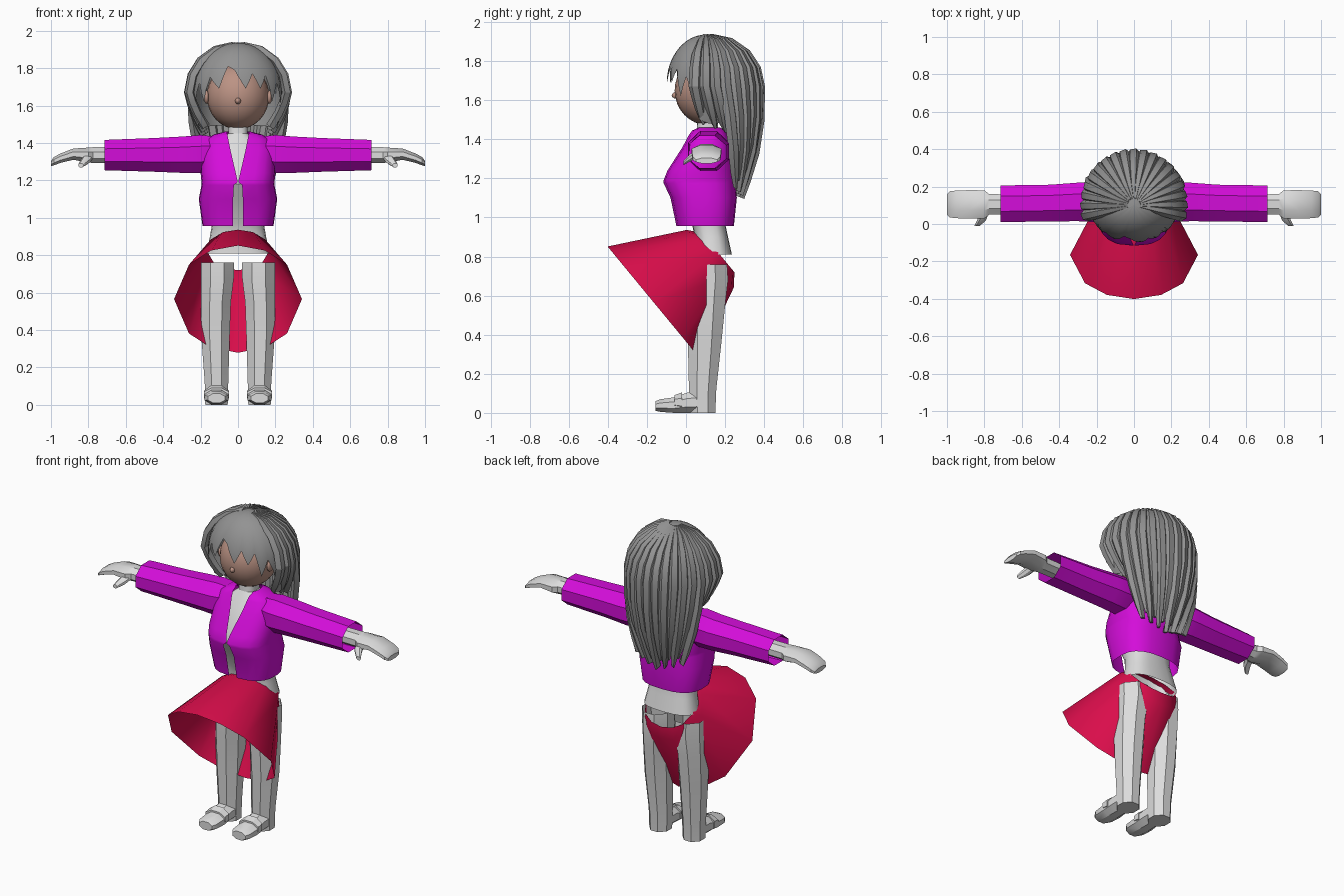
import bpy, bmesh, math
from math import sin, cos, pi, radians
from mathutils import Vector

if "Cube" in bpy.data.objects:
    bpy.data.objects.remove(bpy.data.objects["Cube"])


def material(name, rgb):
    m = bpy.data.materials.new(name)
    m.diffuse_color = (*rgb, 1)
    m.use_nodes = True
    m.node_tree.nodes["Principled BSDF"].inputs["Base Color"].default_value = m.diffuse_color
    return m


WHITE = material("pale_grey", (0.72, 0.72, 0.72))
HAIR = material("hair_grey", (0.29, 0.29, 0.29))
SKIN = material("skin_brown", (0.50, 0.29, 0.23))
MAGENTA = material("jacket_magenta", (0.66, 0.004, 0.70))
RED = material("skirt_red", (0.70, 0.004, 0.07))


def finish(name, bm, mat, mirror=False, angle=30):
    bmesh.ops.recalc_face_normals(bm, faces=bm.faces[:])
    me = bpy.data.meshes.new(name)
    bm.to_mesh(me)
    bm.free()
    me.materials.append(mat)
    ob = bpy.data.objects.new(name, me)
    bpy.context.collection.objects.link(ob)
    if mirror:
        ob.modifiers.new("mirror", 'MIRROR').use_clip = False
    bpy.ops.object.select_all(action='DESELECT')
    ob.select_set(True)
    bpy.context.view_layer.objects.active = ob
    bpy.ops.object.shade_smooth_by_angle(angle=radians(angle))
    return ob


def loft(bm, rings, closed=True, cap0=False, cap1=False):
    vs = [[bm.verts.new(p) for p in r] for r in rings]
    n = len(vs[0])
    for a, b in zip(vs, vs[1:]):
        for i in range(n if closed else n - 1):
            j = (i + 1) % n
            bm.faces.new((a[i], a[j], b[j], b[i]))
    if cap0:
        bm.faces.new(vs[0])
    if cap1:
        bm.faces.new(vs[-1])


def octagon(r1, r2):
    """Flat-sided octagon with half extents r1, r2."""
    k = 1 / cos(pi / 8)
    return [(r1 * k * cos(pi / 8 + i * pi / 4), r2 * k * sin(pi / 8 + i * pi / 4)) for i in range(8)]


def part(name, mat, rings, mirror=False, cap0=False, cap1=False, closed=True, angle=30):
    bm = bmesh.new()
    loft(bm, rings, closed, cap0, cap1)
    return finish(name, bm, mat, mirror, angle)


def lerp_table(table, t):
    for (a, va), (b, vb) in zip(table, table[1:]):
        if t <= b:
            return va + (vb - va) * (t - a) / (b - a)
    return table[-1][1]


# Legs: z, centre x, centre y, half width, half depth
legs = [(0.0, .115, .085, .06, .065), (.12, .115, .085, .063, .07), (.35, .12, .095, .075, .085),
        (.55, .118, .1, .08, .1), (.68, .11, .105, .088, .11), (.76, .11, .105, .088, .105)]
part("leg", WHITE, [[(cx + a, cy + b, z) for a, b in octagon(rx, ry)] for z, cx, cy, rx, ry in legs],
     True, cap0=True)

# Shoes: y, half width, bottom, top
shoes = [(-.155, .045, .01, .06), (-.13, .06, .005, .07), (-.06, .063, 0, .08),
         (.01, .06, 0, .105), (.1, .06, 0, .11)]
part("shoe", WHITE, [[(.115 + a, y, (lo + hi) / 2 + b) for a, b in octagon(w, (hi - lo) / 2)]
                     for y, w, lo, hi in shoes], True, True, True)
part("shoe_strap", WHITE, [[(.115 + a, y, .055 + b) for a, b in octagon(.066, h)]
                           for y, h in ((-.06, .035), (-.02, .05))], True, True, True)

# Skirt: tilted flaring cone, open at both ends
axis_u = Vector((0, -.635, .77))
angles = [radians(a) for a in (0, 40, 65, 90, 115, 140, 180, 220, 245, 270, 295, 320)]
skirt = [((.165, .82), .165, .13), ((.125, .79), .19, .19), ((-.165, .565), .342, .372)]
part("skirt", RED, [[Vector((rx * cos(a), c[0], c[1])) + axis_u * (ru * sin(a)) for a in angles]
                    for c, rx, ru in skirt], angle=40)


# Body shells: each row is z, half width, front y, back y, front gap
def body_ring(z, rx, yf, yb, gap=0.0, n=20):
    t0 = math.asin(min(gap / rx, 1))
    pts = []
    for i in range(n + 1):
        t = t0 + (2 * pi - 2 * t0) * i / n
        s, c = sin(t), cos(t)
        sq = lambda v: math.copysign(abs(v) ** 0.75, v)
        x = gap * (1 if i == 0 else -1) if i in (0, n) else rx * sq(s)
        pts.append((x, (yf + yb) / 2 - (yb - yf) / 2 * sq(c), z))
    return pts


torso = [(.81, .17, .04, .235), (.9, .15, .045, .215), (.97, .138, .03, .2), (1.1, .15, -.04, .2),
         (1.18, .16, -.085, .21), (1.24, .165, -.07, .21), (1.36, .15, -.005, .19),
         (1.42, .09, .035, .18), (1.45, .052, .055, .165), (1.53, .05, .06, .165)]
part("torso", WHITE, [body_ring(*r)[:-1] for r in torso], cap1=True)

jacket = [(.955, .19, -.05, .245, .026), (1.1, .21, -.08, .26, .026), (1.175, .195, -.115, .255, .022),
          (1.19, .195, -.115, .255, .001), (1.24, .2, -.095, .252, .012), (1.36, .195, -.02, .235, .04),
          (1.42, .17, .01, .215, .052), (1.445, .13, .025, .2, .057), (1.46, .07, .04, .175, .06)]
part("jacket", MAGENTA, [body_ring(*r) for r in jacket], closed=False)

# Sleeves and arms: x, centre y, centre z, half depth, half height
sleeve = [(.13, .115, 1.345, .09, .09), (.2, .115, 1.34, .105, .102), (.3, .118, 1.337, .103, .097),
          (.45, .112, 1.336, .098, .09), (.715, .108, 1.335, .098, .081)]
arm = [(.5, .105, 1.335, .05, .042), (.775, .105, 1.335, .055, .042), (.8, .105, 1.335, .075, .04),
       (.88, .105, 1.34, .076, .03), (.95, .105, 1.318, .074, .025), (.985, .105, 1.302, .07, .022),
       (1.0, .105, 1.29, .055, .014)]
for name, mat, rows, cap in (("sleeve", MAGENTA, sleeve, False), ("arm_and_hand", WHITE, arm, True)):
    part(name, mat, [[(x, cy + a, cz + b) for a, b in octagon(ry, rz)] for x, cy, cz, ry, rz in rows],
         True, False, cap)
part("thumb", WHITE, [[(x + a, y, z + b) for a, b in octagon(r, r * .8)] for x, y, z, r in
                      ((.8, .06, 1.325, .024), (.815, .02, 1.305, .024), (.84, -.012, 1.28, .014))],
     True, True, True)


# Head, nose and ears
def ball(name, centre, scale, mat, mirror=False):
    bm = bmesh.new()
    bmesh.ops.create_uvsphere(bm, u_segments=24, v_segments=16, radius=1)
    for v in bm.verts:
        v.co = Vector(centre) + Vector(v.co[i] * scale[i] for i in range(3))
    return finish(name, bm, mat, mirror, 60)


ball("head", (0, .11, 1.65), (.167, .168, .177), SKIN)
ball("nose", (0, -.045, 1.625), (.016, .028, .018), SKIN)
ball("ear", (.168, .08, 1.645), (.014, .03, .035), SKIN, True)

# Hair cap: dome with a jagged fringe; azimuth is measured from the front
fringe = [(-180, 1.5), (-95, 1.48), (-80, 1.5), (-70, 1.64), (-60, 1.72), (-50, 1.62), (-40, 1.75),
          (-25, 1.69), (-15, 1.81), (-5, 1.79), (10, 1.69), (20, 1.77), (30, 1.69), (40, 1.76),
          (50, 1.62), (60, 1.72), (70, 1.64), (80, 1.5), (95, 1.48), (180, 1.5)]
rows, cols = 12, 72
cap_rings = []
for k in range(rows + 1):
    ring = []
    for i in range(cols):
        deg = -180 + 5 * i
        low = math.acos((lerp_table(fringe, deg) - 1.68) / .255)
        th = low * (k + .1) / (rows + .1)
        r = sin(th) if th < pi / 2 else 1 - .22 * cos(th) ** 2
        p = radians(deg)
        ry = .2 if abs(deg) < 90 else .26
        ring.append((.24 * r * sin(p), .1 - ry * r * cos(p), 1.68 + .255 * cos(th)))
    cap_rings.append(ring)
part("hair_cap", HAIR, cap_rings, cap0=True, angle=40)


# Hair strands: ridged tapering locks fanning out from the crown, azimuth from the back
def strand(bm, deg, tip, width):
    a = radians(deg)
    s, c = sin(a), cos(a)
    path = [Vector((.275 * f * s, .1 + .29 * f * c, z)) for f, z in
            ((.12, 1.925), (.45, 1.905), (.75, 1.845), (.93, 1.765), (1, 1.67))]
    start, end = path[-1], Vector(tip)
    for t in (.3, .6, .85, 1):
        p = start.lerp(end, t)
        bulge = .035 * sin(pi * t) * (start.z - end.z) / .55
        path.append(p + Vector((s, c, 0)) * bulge)
    widths = [.3, .65, .9, 1, 1, .95, .85, .65, .25]
    rings = []
    for i, p in enumerate(path):
        d = (path[min(i + 1, 8)] - path[max(i - 1, 0)]).normalized()
        side = Vector((c, -s, 0))
        out = side.cross(d).normalized()
        if out.dot(Vector((s, c, .5))) < 0:
            out = -out
        w = width * widths[i]
        rings.append([p + side * w - out * .012, p + side * w * .35 + out * .014,
                      p - side * w * .6 + out * .008, p - side * w - out * .022, p - out * .035])
    loft(bm, rings, True, True, True)


bm = bmesh.new()
for i in range(-6, 7):          # long locks down the back
    q = i / 6
    strand(bm, 68 * q, (.155 * q, .285 - .03 * q * q, 1.1 + .05 * (i % 2) + .05 * abs(q)), .036)
for sgn in (-1, 1):             # shorter locks beside the face
    for deg, tip in ((79, (.19, .2, 1.44)), (90, (.185, .15, 1.46)), (101, (.18, .09, 1.48))):
        strand(bm, sgn * deg, (sgn * tip[0], tip[1], tip[2]), .034)
finish("hair_strands", bm, HAIR, angle=25)
